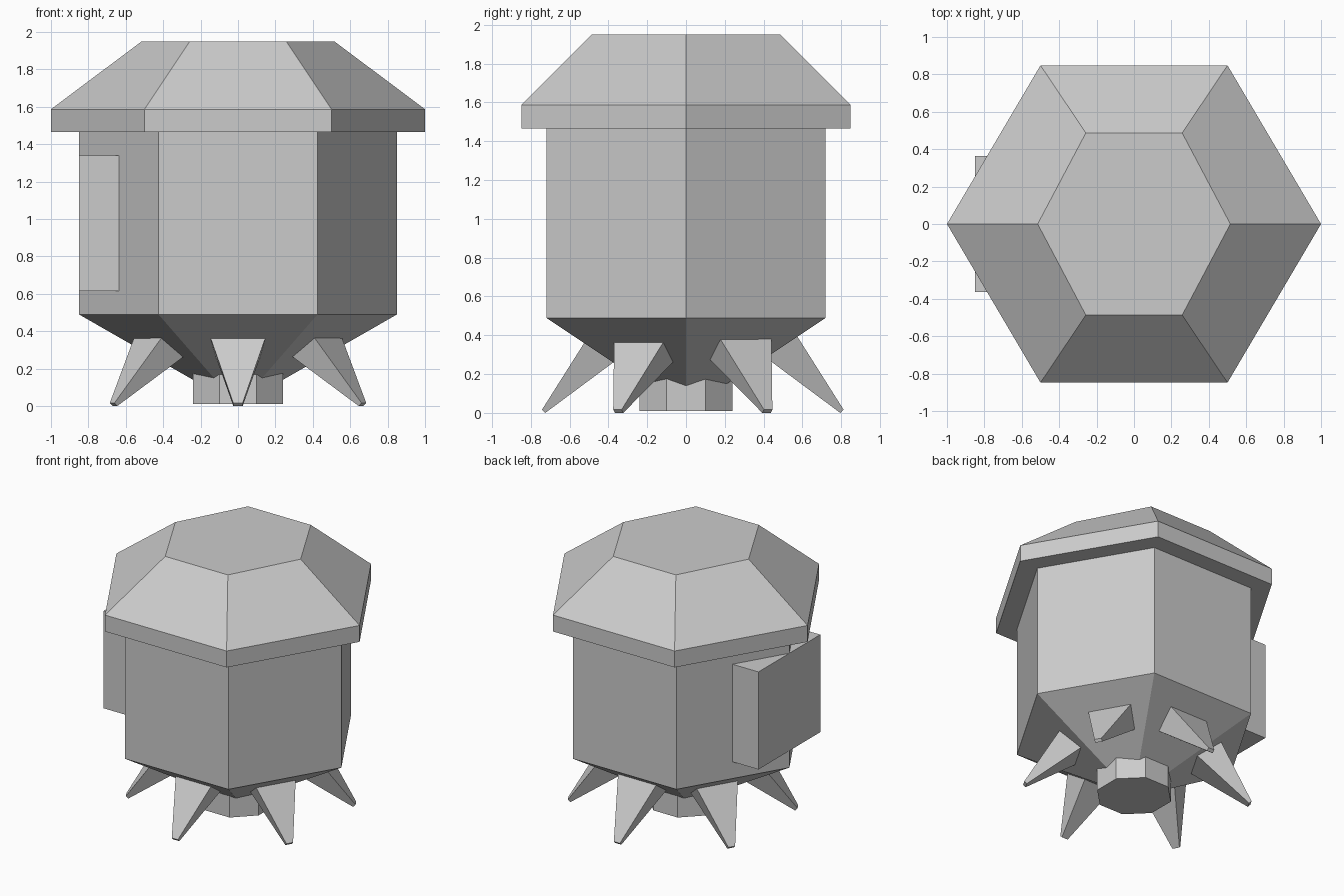
import bpy
import bmesh
from math import cos, sin, pi, radians

if "Cube" in bpy.data.objects:
    bpy.data.objects.remove(bpy.data.objects["Cube"])


def make_object(name, rings):
    """Skin a stack of equal-length rings and cap both ends."""
    bm = bmesh.new()
    loops = [[bm.verts.new(p) for p in ring] for ring in rings]
    n = len(loops[0])
    for a, b in zip(loops, loops[1:]):
        for i in range(n):
            j = (i + 1) % n
            bm.faces.new((a[i], a[j], b[j], b[i]))
    bm.faces.new(loops[0][::-1])
    bm.faces.new(loops[-1])
    bmesh.ops.recalc_face_normals(bm, faces=bm.faces)
    mesh = bpy.data.meshes.new(name)
    bm.to_mesh(mesh)
    bm.free()
    obj = bpy.data.objects.new(name, mesh)
    bpy.context.collection.objects.link(obj)
    return obj


def hexagon(rx, ry, z):
    """Hexagon with corners on the x axis and flat sides front and back."""
    return [(rx, 0, z), (rx / 2, ry, z), (-rx / 2, ry, z),
            (-rx, 0, z), (-rx / 2, -ry, z), (rx / 2, -ry, z)]


# Hexagonal body with tapered underside
make_object("body", [hexagon(0.205, 0.165, 0.12),
                     hexagon(0.85, 0.72, 0.49),
                     hexagon(0.85, 0.72, 1.47)])

# Roof with vertical eave and flat top
make_object("roof", [hexagon(1.0, 0.848, 1.465),
                     hexagon(1.0, 0.848, 1.587),
                     hexagon(0.515, 0.487, 1.95)])

# Octagonal nozzle under the body
R = 0.24 / cos(pi / 8)
make_object("nozzle", [[(R * cos(pi / 8 + i * pi / 4), R * sin(pi / 8 + i * pi / 4), z)
                        for i in range(8)] for z in (0.01, 0.21)])

# Box pack on the left side
make_object("side_box", [[(-0.85, -0.363, z), (-0.5, -0.363, z),
                          (-0.5, 0.363, z), (-0.85, 0.363, z)] for z in (0.615, 1.34)])


def leg(name, angle):
    """Tapered spike: edges given as (radius, height, half width) from tip to root."""
    upper = ((0.777, 0.017, 0.025), (0.56, 0.36, 0.145))
    lower = ((0.76, 0.0, 0.025), (0.41, 0.26, 0.118))
    rings = []
    for t in (0.0, 1.2):
        ring = []
        for (a, b), sides in ((upper, (-1, 1)), (lower, (1, -1))):
            r, z, w = (p + (q - p) * t for p, q in zip(a, b))
            for s in sides:
                ring.append((r * cos(angle) - s * w * sin(angle),
                             r * sin(angle) + s * w * cos(angle) + 0.035, z))
        rings.append(ring)
    make_object(name, rings)


# Six splayed legs
for i in range(6):
    leg(f"leg_{i + 1}", radians(30 + 60 * i))
